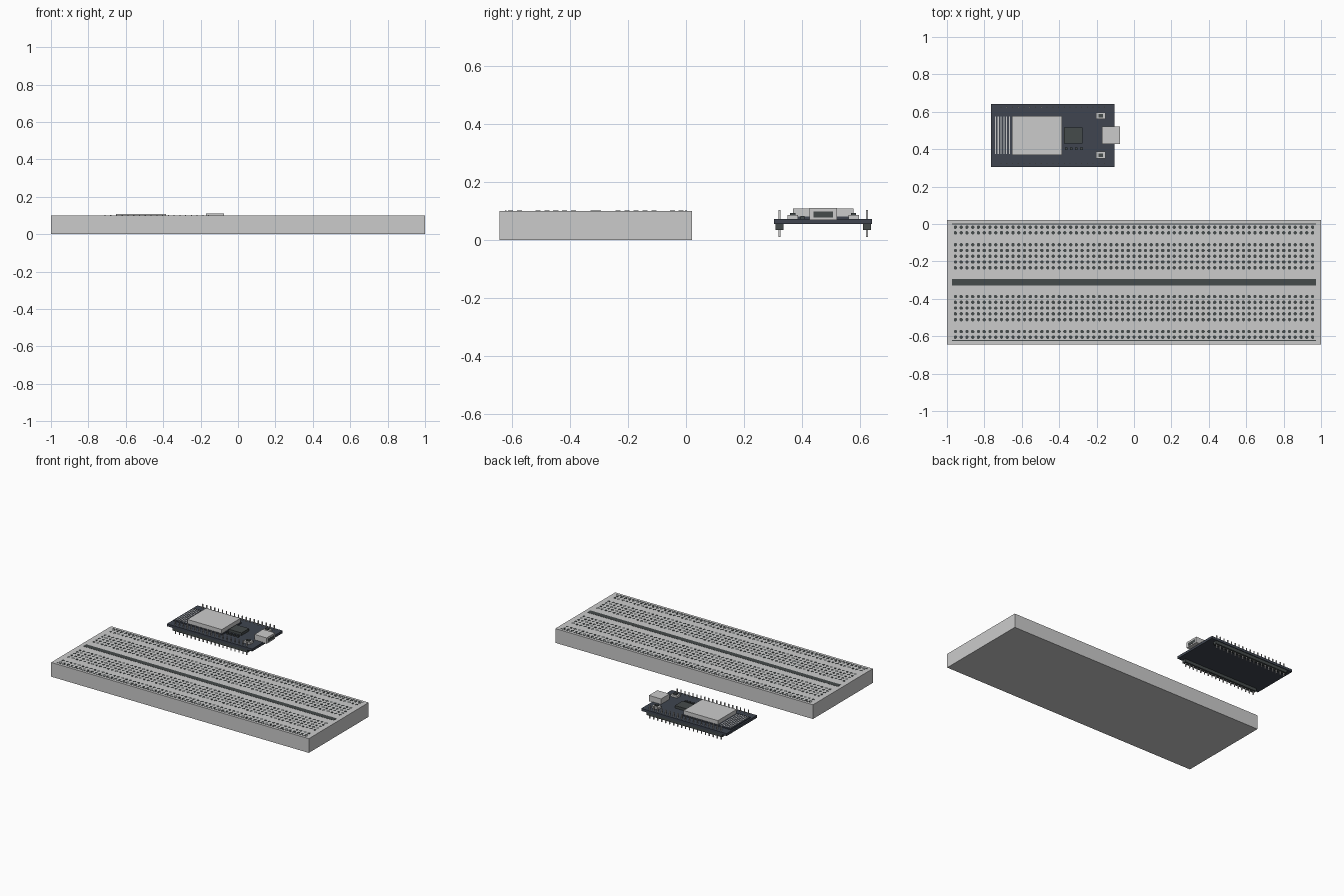
import bpy, bmesh
from mathutils import Matrix, Vector
from math import pi

if "Cube" in bpy.data.objects:
    bpy.data.objects.remove(bpy.data.objects["Cube"])


def material(name, rgb):
    m = bpy.data.materials.new(name)
    m.diffuse_color = (*rgb, 1)
    m.use_nodes = True
    m.node_tree.nodes["Principled BSDF"].inputs["Base Color"].default_value = m.diffuse_color
    return m


DARK = material("dark", (0.06, 0.07, 0.07))
BOARD = material("board_black", (0.05, 0.06, 0.08))


def finish(name, bm, mat=None):
    me = bpy.data.meshes.new(name)
    bm.to_mesh(me)
    bm.free()
    ob = bpy.data.objects.new(name, me)
    bpy.context.collection.objects.link(ob)
    if mat:
        me.materials.append(mat)
    return ob


def boxes(name, ranges, mat=None):
    """One object from (x0, x1, y0, y1, z0, z1) boxes."""
    bm = bmesh.new()
    for x0, x1, y0, y1, z0, z1 in ranges:
        c = Vector((x0 + x1, y0 + y1, z0 + z1)) / 2
        m = Matrix.Translation(c) @ Matrix.Diagonal((x1 - x0, y1 - y0, z1 - z0, 1))
        bmesh.ops.create_cube(bm, size=1, matrix=m)
    return finish(name, bm, mat)


PITCH = 0.0308

# Breadboard body, centre channel and rail stripes
BY, TOP = -0.311, 0.1
boxes("breadboard_body", [(-1, 1, -0.643, 0.021, 0, TOP)])
boxes("centre_channel", [(-0.973, 0.973, BY - 0.018, BY + 0.018, TOP - 0.02, TOP + 0.001)], DARK)
boxes("rail_stripes", [(-0.973, 0.973, BY + s * 0.311 - 0.003, BY + s * 0.311 + 0.003,
                        TOP - 0.005, TOP + 0.001) for s in (-1, 1)], DARK)

# Contact holes: five rows and two rail rows on each side of the channel
rows = [0.077 + PITCH * i for i in range(5)] + [0.264, 0.294]
bm = bmesh.new()
for col in range(63):
    for r in rows:
        for s in (-1, 1):
            m = (Matrix.Translation(((col - 31) * PITCH, BY + s * r, TOP - 0.0045))
                 @ Matrix.Rotation(pi / 8, 4, 'Z'))
            bmesh.ops.create_cone(bm, cap_ends=True, segments=8, radius1=0.0095,
                                  radius2=0.0095, depth=0.011, matrix=m)
finish("contact_holes", bm, DARK)

# Controller circuit board
CX, CY, Z = -0.434, 0.4735, 0.072
boxes("circuit_board", [(-0.765, -0.103, CY - 0.169, CY + 0.169, 0.055, Z)], BOARD)

# Pin headers along both long edges
pin_y = [CY - 0.151, CY + 0.151]
boxes("header_strips", [(CX - 0.292, CX + 0.292, y - 0.0135, y + 0.0135, 0.034, 0.055)
                        for y in pin_y], DARK)
boxes("header_pins", [(x - 0.003, x + 0.003, y - 0.003, y + 0.003, 0.01, 0.103)
                      for y in pin_y for x in [CX + (i - 9) * PITCH for i in range(19)]])

# Radio module with shield can and antenna traces
boxes("radio_module_base", [(-0.755, -0.38, CY - 0.109, CY + 0.109, Z, 0.08)], BOARD)
boxes("shield_can", [(-0.652, -0.385, CY - 0.104, CY + 0.104, 0.08, 0.108)])
boxes("antenna_traces", [(x - 0.003, x + 0.003, CY - 0.1, CY + 0.1, 0.079, 0.0815)
                         for x in [-0.741 + 0.015 * i for i in range(6)]])

# Chip and small components
boxes("chip", [(-0.374, -0.275, CY - 0.042, CY + 0.042, Z, 0.09)], DARK)
boxes("small_components", [(x - 0.007, x + 0.007, CY - 0.079, CY - 0.065, Z, 0.082)
                           for x in [-0.362 + 0.027 * i for i in range(4)]], DARK)

# Push buttons
button_y = [CY - 0.105, CY + 0.105]
boxes("button_bodies", [(-0.202, -0.152, y - 0.018, y + 0.018, Z, 0.086) for y in button_y])
boxes("button_plungers", [(-0.189, -0.165, y - 0.009, y + 0.009, 0.086, 0.093)
                          for y in button_y], DARK)

# Cable socket
boxes("cable_socket", [(-0.171, -0.076, CY - 0.047, CY + 0.047, 0.069, 0.11)])
boxes("socket_opening", [(-0.1, -0.075, CY - 0.034, CY + 0.034, 0.077, 0.098)], DARK)
